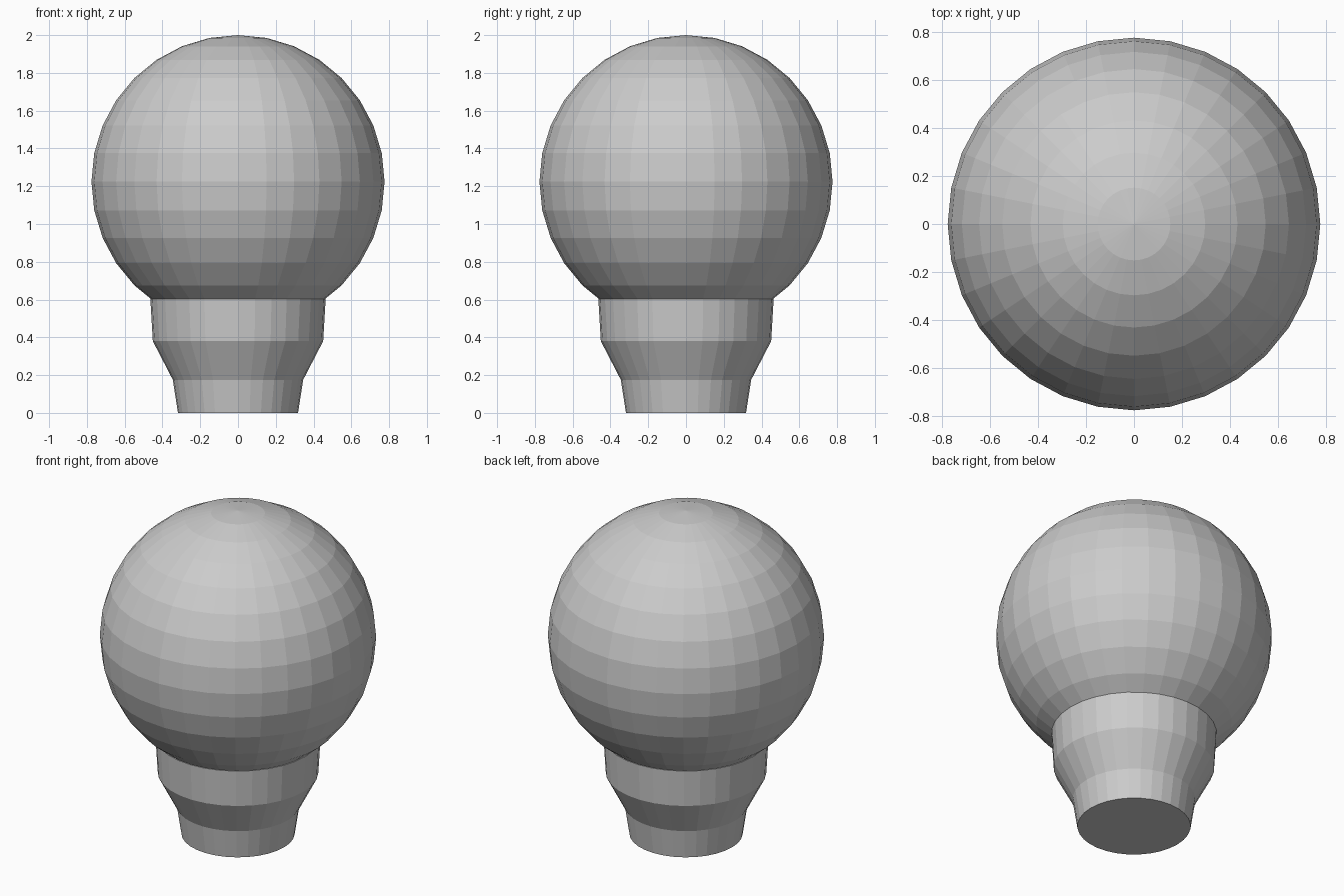
import bpy, bmesh
from math import sin, cos, pi

if "Cube" in bpy.data.objects:
    bpy.data.objects.remove(bpy.data.objects["Cube"])

SEGMENTS = 32
RADIUS, CENTRE = 0.776, 1.224

grey = bpy.data.materials.new("plain grey")
grey.use_nodes = True
colour = (0.6, 0.6, 0.6, 1)
grey.diffuse_color = colour
grey.node_tree.nodes["Principled BSDF"].inputs["Base Color"].default_value = colour


def lathe(name, profile):
    """Turn (radius, height) points, listed bottom to top, into a closed solid."""
    bm = bmesh.new()
    rings = []
    for r, z in profile:
        if r < 0.001:
            rings.append([bm.verts.new((0, 0, z))] * SEGMENTS)
        else:
            rings.append([bm.verts.new((r * cos(2 * pi * i / SEGMENTS),
                                        r * sin(2 * pi * i / SEGMENTS), z))
                          for i in range(SEGMENTS)])
    for low, high in zip(rings, rings[1:]):
        for i in range(SEGMENTS):
            j = (i + 1) % SEGMENTS
            corners = dict.fromkeys((low[i], low[j], high[j], high[i]))
            bm.faces.new(list(corners))
    if profile[0][0] > 0.001:
        bm.faces.new(rings[0][::-1])
    if profile[-1][0] > 0.001:
        bm.faces.new(rings[-1])
    mesh = bpy.data.meshes.new(name)
    bm.to_mesh(mesh)
    bm.free()
    mesh.materials.append(grey)
    obj = bpy.data.objects.new(name, mesh)
    bpy.context.collection.objects.link(obj)
    return obj


# Round globe, cut flat where it meets the neck
globe = [(0.457, 0.6)]
for k in range(-4, 9):
    angle = k * pi / 16
    globe.append((RADIUS * cos(angle), CENTRE + RADIUS * sin(angle)))
lathe("globe", globe)

# Stepped, tapering neck
lathe("neck", [(0.318, 0), (0.345, 0.175), (0.451, 0.38), (0.464, 0.602)])
